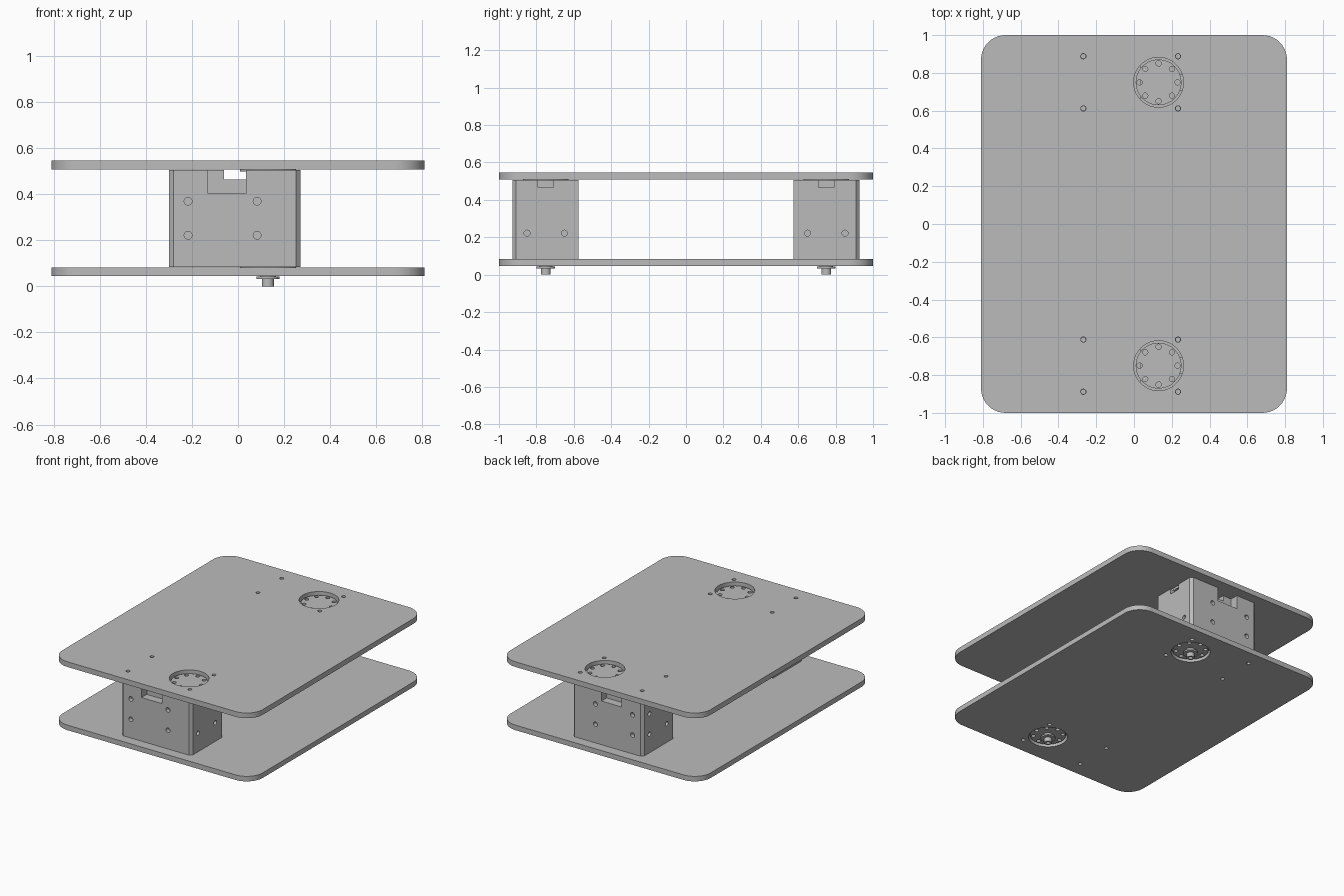
import bpy, bmesh, math
from mathutils import Matrix

cube = bpy.data.objects.get("Cube")
if cube:
    bpy.data.objects.remove(cube)

grey = bpy.data.materials.new("plain grey")
grey.use_nodes = True
grey.diffuse_color = (0.5, 0.5, 0.5, 1)
grey.node_tree.nodes["Principled BSDF"].inputs["Base Color"].default_value = (0.5, 0.5, 0.5, 1)

HORN_X, SERVO_Y = 0.13, 0.75
BODY_X0, BODY_X1 = -0.3, 0.272
SCREW_X = (-0.268, 0.233)


def finish(bm, name):
    mesh = bpy.data.meshes.new(name)
    bm.to_mesh(mesh)
    bm.free()
    mesh.materials.append(grey)
    obj = bpy.data.objects.new(name, mesh)
    bpy.context.collection.objects.link(obj)
    return obj


def add_box(bm, x0, x1, y0, y1, z0, z1):
    m = Matrix.Translation(((x0 + x1) / 2, (y0 + y1) / 2, (z0 + z1) / 2))
    m = m @ Matrix.Diagonal((x1 - x0, abs(y1 - y0), z1 - z0, 1))
    return bmesh.ops.create_cube(bm, size=1, matrix=m)["verts"]


def add_rod(bm, centre, r, depth, axis="Z", sides=24):
    turn = {"X": Matrix.Rotation(math.pi / 2, 4, "Y"),
            "Y": Matrix.Rotation(math.pi / 2, 4, "X"), "Z": Matrix.Identity(4)}[axis]
    bmesh.ops.create_cone(bm, cap_ends=True, segments=sides, radius1=r, radius2=r,
                          depth=depth, matrix=Matrix.Translation(centre) @ turn)


def cut(obj, *cutter_meshes):
    """Subtract each cutter in turn, then bake the result and drop the cutters."""
    cutters = []
    for bm in cutter_meshes:
        cutter = finish(bm, "cutter")
        cutter.hide_render = True
        mod = obj.modifiers.new("cut", "BOOLEAN")
        mod.operation, mod.solver, mod.object = "DIFFERENCE", "EXACT", cutter
        cutters.append(cutter)
    graph = bpy.context.evaluated_depsgraph_get()
    baked = bpy.data.meshes.new_from_object(obj.evaluated_get(graph))
    obj.modifiers.clear()
    obj.data = baked
    for cutter in cutters:
        bpy.data.objects.remove(cutter)


def smooth(obj):
    bpy.ops.object.select_all(action="DESELECT")
    obj.select_set(True)
    bpy.context.view_layer.objects.active = obj
    bpy.ops.object.shade_smooth_by_angle(angle=math.radians(30))


def upright_edges(bm, test):
    return [e for e in bm.edges
            if abs(e.verts[0].co.z - e.verts[1].co.z) > 0.01 and test(e.verts[0].co)]


# Rounded plate with horn openings and screw holes
def make_plate(name, z0, z1):
    bm = bmesh.new()
    add_box(bm, -0.81, 0.81, -1, 1, z0, z1)
    bmesh.ops.bevel(bm, geom=upright_edges(bm, lambda c: True), offset=0.13,
                    segments=10, profile=0.5, affect="EDGES")
    plate = finish(bm, name)
    holes = bmesh.new()
    mid = (z0 + z1) / 2
    for s in (-1, 1):
        add_rod(holes, (HORN_X, s * SERVO_Y, mid), 0.132, 0.2, sides=48)
        for x in SCREW_X:
            for dy in (-0.138, 0.138):
                add_rod(holes, (x, s * SERVO_Y + dy, mid), 0.014, 0.2, sides=16)
    cut(plate, holes)
    smooth(plate)


# Servo case with cable pocket, cable channels and screw holes; s is the outer side
def make_case(name, s):
    cy = s * SERVO_Y
    outer, inner = cy + s * 0.178, cy - s * 0.174
    bm = bmesh.new()
    add_box(bm, BODY_X0, BODY_X1, min(outer, inner), max(outer, inner), 0.085, 0.505)
    bmesh.ops.bevel(bm, geom=upright_edges(bm, lambda c: abs(c.y) > SERVO_Y),
                    offset=0.02, segments=1, affect="EDGES")
    case = finish(bm, name)

    pocket, channel, side, holes = (bmesh.new() for _ in range(4))
    deep = outer - s * 0.06
    add_box(pocket, -0.13, 0.035, min(deep, outer + s * 0.1), max(deep, outer + s * 0.1), 0.404, 0.6)
    add_box(channel, -0.06, 0.035, cy - 0.3, cy + 0.3, 0.465, 0.6)
    add_box(side, 0.15, 0.4, cy - 0.042, cy + 0.042, 0.466, 0.6)
    for z in (0.222, 0.37):
        for x in (-0.217, 0.083):
            add_rod(holes, (x, outer, z), 0.017, 0.06, "Y", 16)
        for dy in (-0.1, 0.1):
            add_rod(holes, (BODY_X0, cy + dy, z), 0.016, 0.06, "X", 16)
    for dy in (-0.1, 0.1):
        add_rod(holes, (BODY_X1, cy + dy, 0.222), 0.016, 0.06, "X", 16)
    for x in SCREW_X:
        for dy in (-0.138, 0.138):
            for z in (0.085, 0.505):
                add_rod(holes, (x, cy + dy, z), 0.012, 0.06, "Z", 16)
    cut(case, pocket, channel, side, holes)
    smooth(case)


# Round horn disc with a ring of eight screw holes
def make_horn(name, cy, z0, z1):
    bm = bmesh.new()
    add_rod(bm, (HORN_X, cy, (z0 + z1) / 2), 0.121, z1 - z0, sides=48)
    horn = finish(bm, name)
    holes = bmesh.new()
    for i in range(8):
        a = i * math.pi / 4
        add_rod(holes, (HORN_X + 0.1 * math.cos(a), cy + 0.1 * math.sin(a), (z0 + z1) / 2),
                0.014, 0.1, sides=16)
    cut(horn, holes)
    smooth(horn)


# Stepped hub and hollow shaft below the lower horn, spun from a profile
def make_shaft(name, cy):
    bm = bmesh.new()
    profile = [(0, 0.02), (0.014, 0.02), (0.014, 0), (0.026, 0), (0.026, 0.032),
               (0.05, 0.032), (0.05, 0.043), (0.035, 0.043), (0.035, 0.06), (0, 0.06)]
    verts = [bm.verts.new((HORN_X + r, cy, z)) for r, z in profile]
    edges = [bm.edges.new(pair) for pair in zip(verts, verts[1:])]
    bmesh.ops.spin(bm, geom=verts + edges, cent=(HORN_X, cy, 0), axis=(0, 0, 1),
                   angle=math.tau, steps=32)
    bmesh.ops.remove_doubles(bm, verts=bm.verts, dist=0.0001)
    bmesh.ops.recalc_face_normals(bm, faces=bm.faces)
    smooth(finish(bm, name))


make_plate("lower_plate", 0.046, 0.083)
make_plate("upper_plate", 0.508, 0.546)
for label, s in (("front", -1), ("back", 1)):
    make_case(label + "_servo_case", s)
    make_horn(label + "_upper_horn", s * SERVO_Y, 0.5, 0.524)
    make_horn(label + "_lower_horn", s * SERVO_Y, 0.06, 0.086)
    make_shaft(label + "_lower_shaft", s * SERVO_Y)
